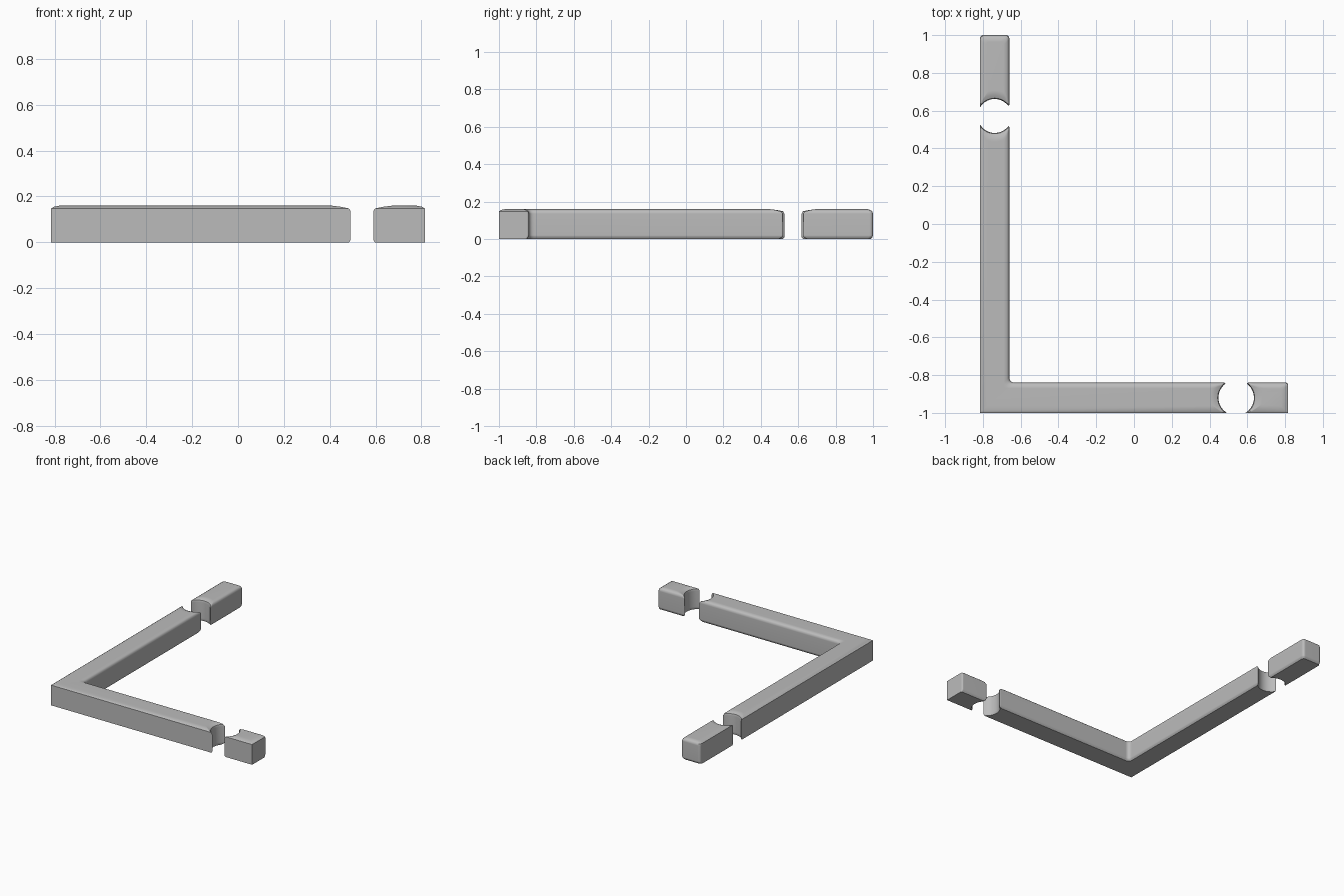
import bpy, bmesh, math
from mathutils import Vector

cube = bpy.data.objects.get("Cube")
if cube:
    bpy.data.objects.remove(cube)

grey = bpy.data.materials.new("plain grey")
grey.use_nodes = True
grey.diffuse_color = (0.5, 0.5, 0.5, 1)
grey.node_tree.nodes["Principled BSDF"].inputs["Base Color"].default_value = (0.5, 0.5, 0.5, 1)

# Outer and inner faces of the two rails, and the round gaps that cut them
LEFT, RIGHT, FRONT, BACK = -0.815, 0.815, -1.0, 1.0
INNER_X, INNER_Y = -0.66, -0.84
FRONT_GAP, FRONT_RADIUS = 0.541, 0.094
SIDE_GAP, SIDE_RADIUS = 0.572, 0.09
TIP = 0.02

# Edge softening: height, then inset of outer, inner, gap and back end faces
LEVELS = [
    (0.0, 0, 0.01, 0.004, 0.012),
    (0.01, 0, 0.003, 0, 0.003),
    (0.02, 0, 0, 0, 0),
    (0.135, 0, 0, 0, 0),
    (0.148, 0, 0.004, 0.004, 0.005),
    (0.155, 0.012, 0.012, 0.02, 0.015),
    (0.16, 0.035, 0.03, 0.045, 0.035),
]


def scoop(gap, side, radius, low, high, middle, swap=False, steps=12):
    """Concave end from the outer tip to the rounded inner tip."""
    points = []
    for k in range(steps + 1):
        across = low + (high - low) * k / steps
        along = gap + side * math.sqrt(radius ** 2 - (across - middle) ** 2)
        x, y = (across, along) if swap else (along, across)
        points.append((x, y, TIP if k == steps else 0))
    return points


def rounded(points, steps=5):
    """Round every corner that carries a radius."""
    ring = []
    for k, (x, y, r) in enumerate(points):
        p = Vector((x, y))
        if not r:
            ring.append(p)
            continue
        ends = []
        for q in (points[k - 1], points[(k + 1) % len(points)]):
            d = Vector(q[:2]) - p
            ends.append(p + d.normalized() * min(r, d.length * 0.8))
        for s in range(steps + 1):
            t = s / steps
            ring.append(ends[0] * (1 - t) ** 2 + p * 2 * t * (1 - t) + ends[1] * t * t)
    return ring


def front_scoop(side, o, i, g):
    return scoop(FRONT_GAP, side, FRONT_RADIUS + g, FRONT + o, INNER_Y - i,
                 (FRONT + INNER_Y) / 2)


def side_scoop(side, o, i, g):
    return scoop(SIDE_GAP, side, SIDE_RADIUS + g, LEFT + o, INNER_X - i,
                 (LEFT + INNER_X) / 2, True)


def corner_outline(o, i, g, e):
    return ([(LEFT + o, FRONT + o, 0)] + front_scoop(-1, o, i, g)
            + [(INNER_X - i, INNER_Y - i, 0.03)] + side_scoop(-1, o, i, g)[::-1])


def front_outline(o, i, g, e):
    return front_scoop(1, o, i, g) + [(RIGHT - o, INNER_Y - i, 0.012),
                                      (RIGHT - o, FRONT + o, 0)]


def side_outline(o, i, g, e):
    return side_scoop(1, o, i, g) + [(INNER_X - i, BACK - e, 0.02),
                                     (LEFT + o, BACK - e, 0.02)]


def build(name, outline):
    """Stack the outline at each level and skin it."""
    bm = bmesh.new()
    rings = [[bm.verts.new((p.x, p.y, z)) for p in rounded(outline(*insets))]
             for z, *insets in LEVELS]
    for a, b in zip(rings, rings[1:]):
        for k in range(len(a)):
            bm.faces.new((a[k - 1], a[k], b[k], b[k - 1]))
    bm.faces.new(rings[0])
    bm.faces.new(rings[-1])
    bmesh.ops.recalc_face_normals(bm, faces=bm.faces)
    for f in bm.faces:
        f.smooth = True
    mesh = bpy.data.meshes.new(name)
    bm.to_mesh(mesh)
    bm.free()
    mesh.set_sharp_from_angle(angle=math.radians(35))
    mesh.materials.append(grey)
    obj = bpy.data.objects.new(name, mesh)
    bpy.context.collection.objects.link(obj)
    obj.modifiers.new("even_shading", 'WEIGHTED_NORMAL').keep_sharp = True


build("corner_rail", corner_outline)
build("front_end_block", front_outline)
build("side_end_block", side_outline)
